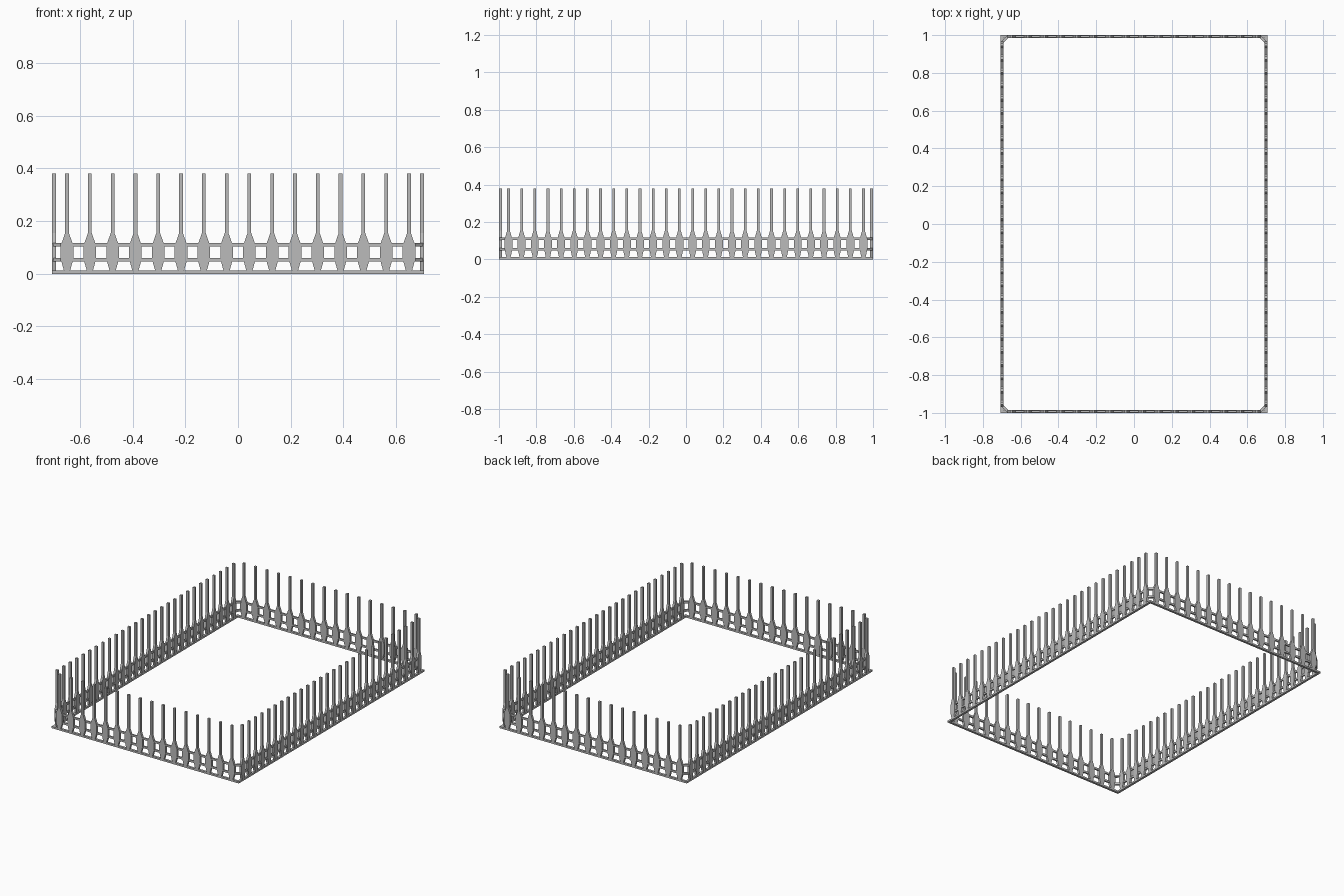
import bpy
import bmesh

cube = bpy.data.objects.get("Cube")
if cube:
    bpy.data.objects.remove(cube, do_unlink=True)

grey = bpy.data.materials.new("weathered_grey")
grey.use_nodes = True
colour = (0.5, 0.5, 0.5, 1)
grey.diffuse_color = colour
grey.node_tree.nodes["Principled BSDF"].inputs["Base Color"].default_value = colour

HALF_X, HALF_Y = 0.706, 1.0   # outer size of the enclosure
DEPTH = 0.016                 # thickness of pickets and base


def finish(bm, name):
    bmesh.ops.recalc_face_normals(bm, faces=bm.faces)
    mesh = bpy.data.meshes.new(name)
    bm.to_mesh(mesh)
    bm.free()
    mesh.materials.append(grey)
    obj = bpy.data.objects.new(name, mesh)
    bpy.context.collection.objects.link(obj)
    return obj


def outline(inset, cut):
    """Rectangle inset from the outer size, with its corners cut off."""
    x, y = HALF_X - inset, HALF_Y - inset
    if not cut:
        return [(x, y), (-x, y), (-x, -y), (x, -y)]
    return [(x, y - cut), (x - cut, y), (cut - x, y), (-x, y - cut),
            (-x, cut - y), (cut - x, -y), (x - cut, -y), (x, cut - y)]


def ring(name, inset, depth, low, high, cut=0):
    """Closed rail running round all four sides."""
    bm = bmesh.new()
    section = [(inset, low), (inset, high), (inset + depth, high), (inset + depth, low)]
    loops = [[bm.verts.new((x, y, z)) for x, y in outline(i, cut)] for i, z in section]
    for k, a in enumerate(loops):
        b = loops[(k + 1) % 4]
        for j in range(len(a)):
            n = (j + 1) % len(a)
            bm.faces.new((a[j], a[n], b[n], b[j]))
    return finish(bm, name)


def picket(bm, place, wide):
    """Flat slat with a broad body and a thin upright spike."""
    half = [(0.011, 0.01), (wide, 0.056), (wide, 0.107), (0.007, 0.155), (0.007, 0.38)]
    profile = half + [(-u, z) for u, z in reversed(half)]
    front = [bm.verts.new(place(u, 0, z)) for u, z in profile]
    back = [bm.verts.new(place(u, DEPTH, z)) for u, z in profile]
    count = len(profile)
    for i in range(count):
        n = (i + 1) % count
        bm.faces.new((front[i], front[n], back[n], back[i]))
    # split the faces into one quad per level
    for side in (front, back):
        for i in range(len(half) - 1):
            bm.faces.new((side[i], side[i + 1], side[-2 - i], side[-1 - i]))


def picket_row(name, count, reach, wide, axis, sign):
    bm = bmesh.new()
    for i in range(count):
        centre = -reach + 2 * reach * i / (count - 1)
        if axis == "x":
            place = lambda u, d, z: (centre + u, sign * (HALF_Y - d), z)
        else:
            place = lambda u, d, z: (sign * (HALF_X - d), centre + u, z)
        picket(bm, place, wide)
    return finish(bm, name)


# base and the two rails with cut corners
ring("base_frame", 0, DEPTH, 0, 0.012)
ring("lower_rail", 0.003, 0.01, 0.047, 0.06, 0.03)
ring("upper_rail", 0.003, 0.01, 0.104, 0.117, 0.03)

# picket rows on the four sides
picket_row("front_pickets", 16, 0.649, 0.024, "x", -1)
picket_row("back_pickets", 16, 0.649, 0.024, "x", 1)
picket_row("left_pickets", 28, 0.949, 0.021, "y", 1)
picket_row("right_pickets", 28, 0.949, 0.021, "y", -1)
